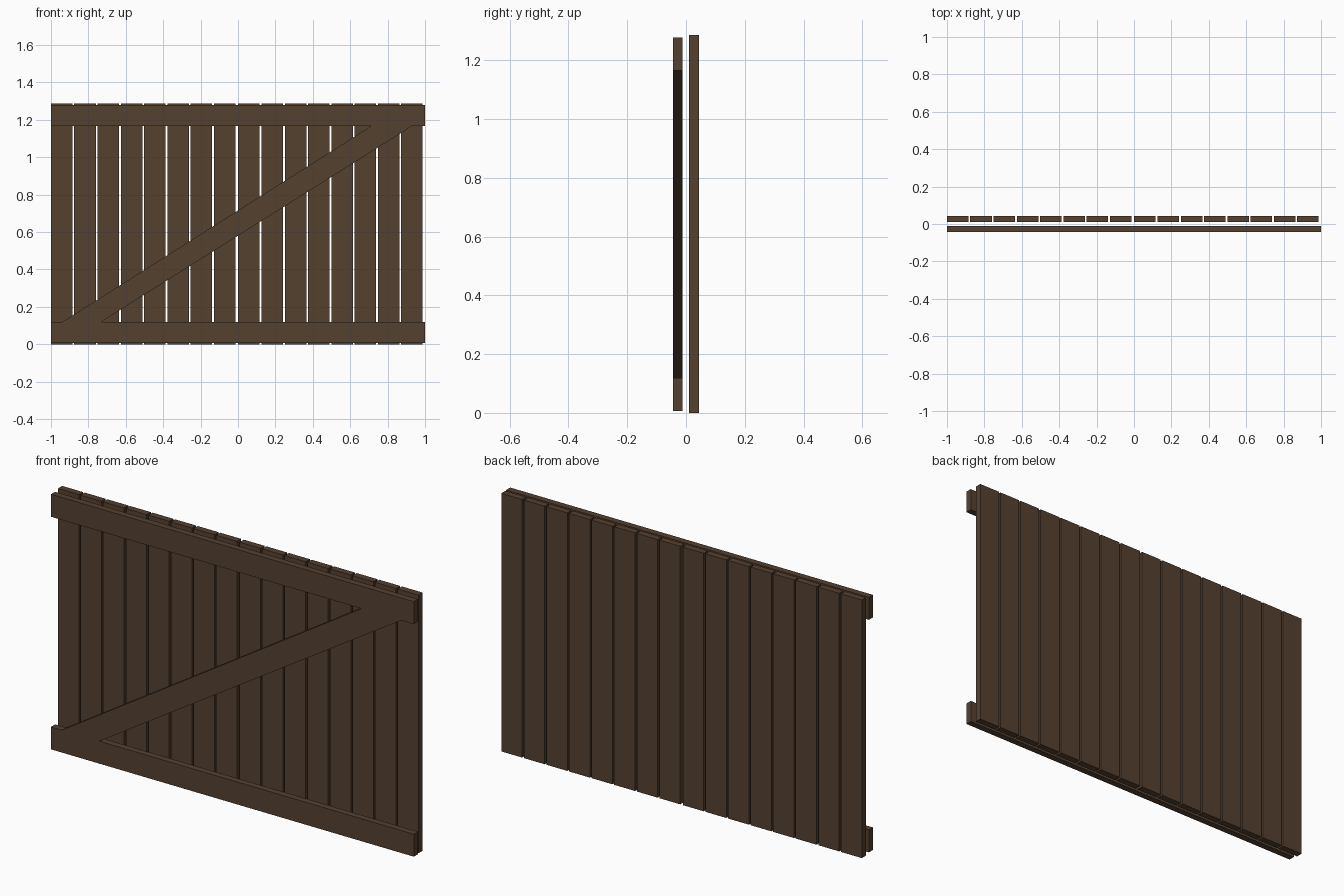
import bpy, bmesh

if "Cube" in bpy.data.objects:
    bpy.data.objects.remove(bpy.data.objects["Cube"])

wood = bpy.data.materials.new("brown_wood")
wood.diffuse_color = (0.09, 0.052, 0.03, 1)
wood.use_nodes = True
wood.node_tree.nodes["Principled BSDF"].inputs["Base Color"].default_value = wood.diffuse_color


def extrude_profile(name, points, y0, y1):
    """Solid from an x-z outline, running from y0 (front) to y1 (back)."""
    bm = bmesh.new()
    face = bm.faces.new([bm.verts.new((x, y0, z)) for x, z in points])
    out = bmesh.ops.extrude_face_region(bm, geom=[face], use_keep_orig=True)
    verts = [v for v in out["geom"] if isinstance(v, bmesh.types.BMVert)]
    bmesh.ops.translate(bm, verts=verts, vec=(0, y1 - y0, 0))
    bmesh.ops.recalc_face_normals(bm, faces=bm.faces)
    mesh = bpy.data.meshes.new(name)
    bm.to_mesh(mesh)
    bm.free()
    mesh.materials.append(wood)
    obj = bpy.data.objects.new(name, mesh)
    bpy.context.collection.objects.link(obj)
    return obj


# Z-shaped frame: bottom rail, diagonal brace and top rail in one outline
bottom, low, high, top = 0.007, 0.119, 1.166, 1.278
extrude_profile("z_frame", [
    (-1, bottom), (1, bottom), (1, low), (-0.733, low),
    (0.93, high), (1, high), (1, top), (-1, top),
    (-1, high), (0.711, high), (-0.94, low), (-1, low),
], -0.044, -0.012)

# Two sets of eight vertical planks, with a wider gap between the sets
width, pitch, height = 0.1152, 0.1245, 1.286
for side, start in (("left", -1.0), ("right", 0.001)):
    for i in range(8):
        x = start + i * pitch
        extrude_profile(f"{side}_plank_{i + 1}", [
            (x, 0), (x + width, 0), (x + width, height), (x, height),
        ], 0.011, 0.044)
